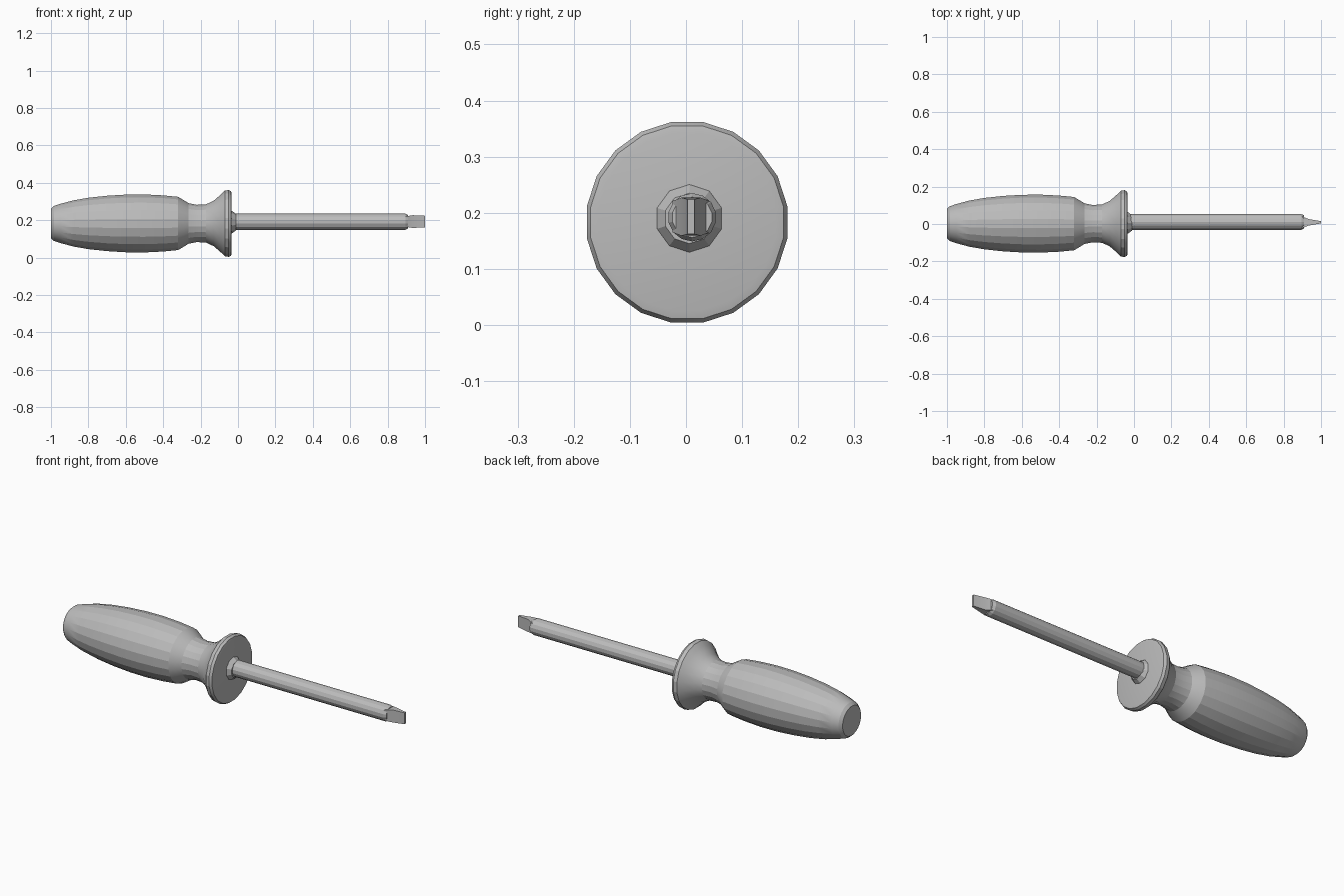
import bpy
import bmesh
from math import cos, sin, pi

old = bpy.data.objects.get("Cube")
if old:
    bpy.data.objects.remove(old, do_unlink=True)

grey = bpy.data.materials.new("plain_grey")
grey.use_nodes = True
grey.diffuse_color = (0.5, 0.5, 0.5, 1)
grey.node_tree.nodes["Principled BSDF"].inputs["Base Color"].default_value = (0.5, 0.5, 0.5, 1)


def loft(name, sections, sides, cy, cz):
    """Join elliptical sections (x, y radius, z radius) along the x axis."""
    bm = bmesh.new()
    rings = []
    for x, ry, rz in sections:
        angles = [2 * pi * (i + 0.5) / sides for i in range(sides)]
        rings.append([bm.verts.new((x, cy + ry * cos(a), cz + rz * sin(a))) for a in angles])
    for a, b in zip(rings, rings[1:]):
        for i in range(sides):
            j = (i + 1) % sides
            bm.faces.new((a[i], a[j], b[j], b[i]))
    bm.faces.new(rings[0])
    bm.faces.new(rings[-1])
    bmesh.ops.recalc_face_normals(bm, faces=bm.faces)
    mesh = bpy.data.meshes.new(name)
    bm.to_mesh(mesh)
    bm.free()
    mesh.materials.append(grey)
    obj = bpy.data.objects.new(name, mesh)
    bpy.context.collection.objects.link(obj)
    return obj


def turned(profile):
    return [(x, r, r) for x, r in profile]


# Barrel grip, narrow neck and flared guard
handle = loft("handle", turned([
    (-1, 0.08), (-0.985, 0.094), (-0.95, 0.106), (-0.88, 0.125), (-0.8, 0.139),
    (-0.7, 0.150), (-0.6, 0.156), (-0.5, 0.157), (-0.4, 0.152), (-0.32, 0.144),
    (-0.29, 0.126), (-0.265, 0.110), (-0.22, 0.101), (-0.17, 0.104), (-0.13, 0.123),
    (-0.09, 0.158), (-0.07, 0.178), (-0.05, 0.181), (-0.037, 0.174), (-0.034, 0.160),
]), 20, 0.002, 0.183)

# Small collar where the shaft enters the guard
collar = loft("collar", turned([(-0.05, 0.064), (-0.032, 0.06), (-0.012, 0.045)]), 10, 0.006, 0.19)

# Round shaft
shaft = loft("shaft", turned([(-0.04, 0.043), (0.895, 0.043), (0.91, 0.036)]), 14, 0.011, 0.192)


# Flat blade: wedge narrowing in thickness, tapering slightly in height
def blade_section(x, thick, height):
    return (x, thick * 2 ** 0.5, height * 2 ** 0.5)


blade = loft("blade", [
    blade_section(0.895, 0.033, 0.028),
    blade_section(0.935, 0.017, 0.034),
    blade_section(1.0, 0.006, 0.031),
], 4, 0.009, 0.193)

for part in (handle, collar, shaft, blade):
    bpy.context.view_layer.objects.active = part
    part.select_set(True)
bpy.ops.object.shade_smooth_by_angle(angle=0.3)
